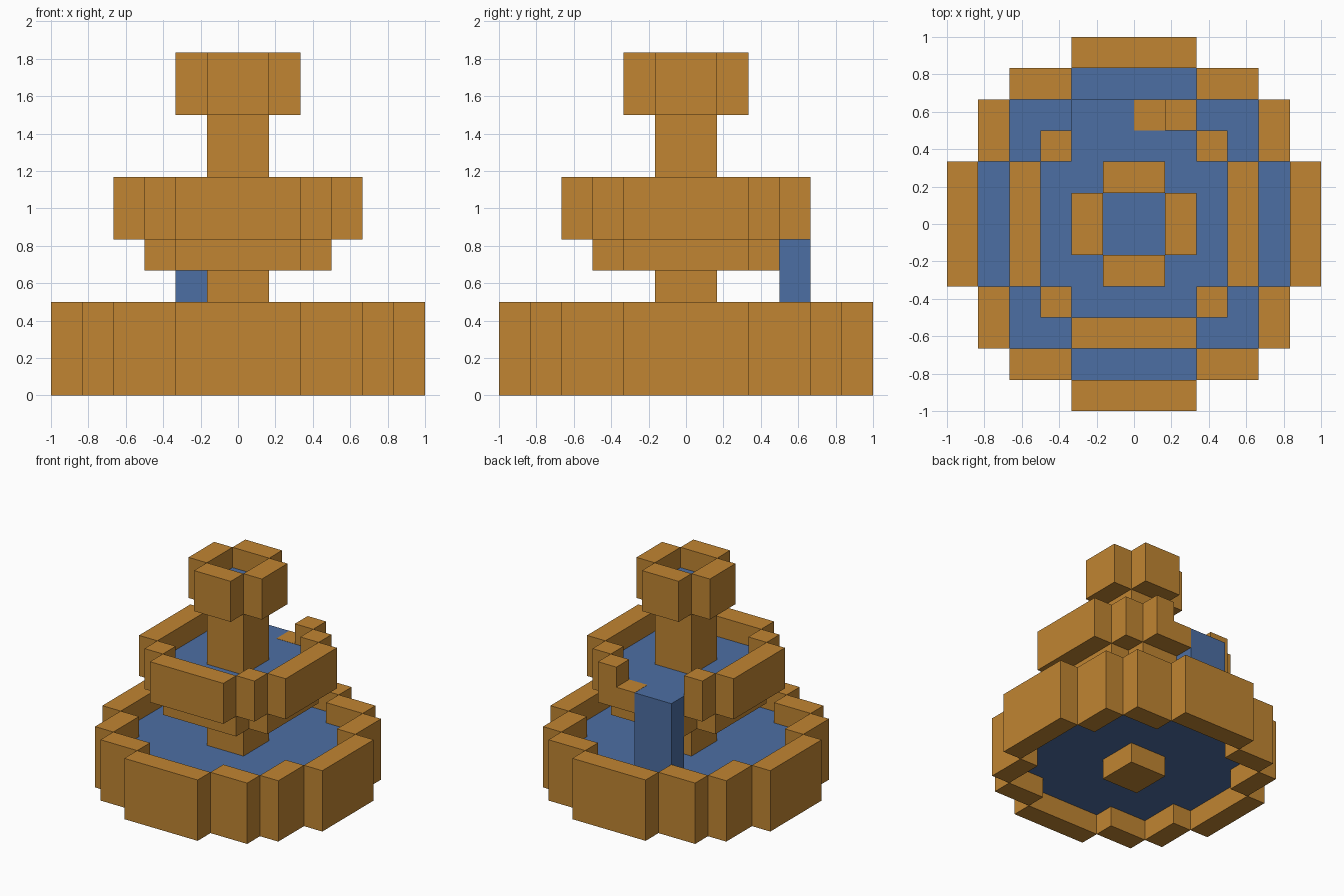
import bpy, bmesh
from mathutils import Matrix, Vector

U = 1 / 6  # one block of the grid the fountain is built on

cube = bpy.data.objects.get("Cube")
if cube:
    bpy.data.objects.remove(cube, do_unlink=True)


def material(name, rgb):
    m = bpy.data.materials.new(name)
    m.use_nodes = True
    m.diffuse_color = (*rgb, 1)
    m.node_tree.nodes["Principled BSDF"].inputs["Base Color"].default_value = (*rgb, 1)
    return m


STONE = material("ochre stone", (0.533, 0.235, 0.032))
WATER = material("blue water", (0.073, 0.158, 0.366))


def finish(name, bm, mat):
    bmesh.ops.recalc_face_normals(bm, faces=bm.faces)
    bmesh.ops.scale(bm, vec=(U, U, U), verts=bm.verts)
    mesh = bpy.data.meshes.new(name)
    bm.to_mesh(mesh)
    bm.free()
    mesh.materials.append(mat)
    obj = bpy.data.objects.new(name, mesh)
    bpy.context.collection.objects.link(obj)
    return obj


def blocks(name, boxes, mat, turns=(0,)):
    """Boxes given as (x range, y range, z range), repeated in quarter turns."""
    bm = bmesh.new()
    for turn in turns:
        spin = Matrix.Rotation(turn * 1.5707963, 4, 'Z')
        for box in boxes:
            centre = Vector([(a + b) / 2 for a, b in box])
            size = Vector([b - a for a, b in box])
            bmesh.ops.create_cube(bm, size=1, matrix=spin
                                  @ Matrix.Translation(centre)
                                  @ Matrix.Diagonal((*size, 1)))
    return finish(name, bm, mat)


def stepped_slab(name, quarter, low, high, mat):
    """Stepped outline: one quarter turned four times, then extruded up."""
    bm = bmesh.new()
    verts = []
    for turn in range(4):
        verts += [bm.verts.new((x, y, low)) for x, y in quarter]
        quarter = [(-y, x) for x, y in quarter]
    face = bm.faces.new(verts)
    new = bmesh.ops.extrude_face_region(bm, geom=[face], use_keep_orig=True)["geom"]
    bmesh.ops.translate(bm, vec=(0, 0, high - low),
                        verts=[v for v in new if isinstance(v, bmesh.types.BMVert)])
    return finish(name, bm, mat)


ALL = range(4)

# Lower basin: straight walls and stepped corners around the pool
blocks("basin_walls", [((-2, 2), (-6, -5), (0, 3))], STONE, ALL)
blocks("basin_corners", [((2, 4), (-5, -4), (0, 3)),
                         ((4, 5), (-4, -2), (0, 3))], STONE, ALL)
stepped_slab("basin_water", [(5, 2), (4, 2), (4, 4), (2, 4), (2, 5)], 1, 2, WATER)

# Central column
blocks("column", [((-1, 1), (-1, 1), (0, 9))], STONE)

# Upper bowl: cross-shaped base, three walls, corner posts, broken back wall
CROSS = [(3, 2), (2, 2), (2, 3)]
stepped_slab("bowl_base", CROSS, 4, 5, STONE)
stepped_slab("bowl_water", CROSS, 5, 6, WATER)
blocks("bowl_walls", [((-2, 2), (-4, -3), (5, 7))], STONE, (0, 1, 3))
blocks("bowl_corner_posts", [((2, 3), (2, 3), (5, 7))], STONE, ALL)
blocks("broken_back_wall", [((1, 2), (3, 4), (5, 7))], STONE)
blocks("broken_wall_step", [((0, 1), (3, 4), (5, 6.01))], STONE)

# Water spilling through the gap into the basin
blocks("waterfall", [((-2, 0), (3, 4), (2, 6))], WATER)

# Top cup
blocks("cup_walls", [((-1, 1), (-2, -1), (9, 11))], STONE, ALL)
blocks("cup_water", [((-1, 1), (-1, 1), (9, 10))], WATER)
